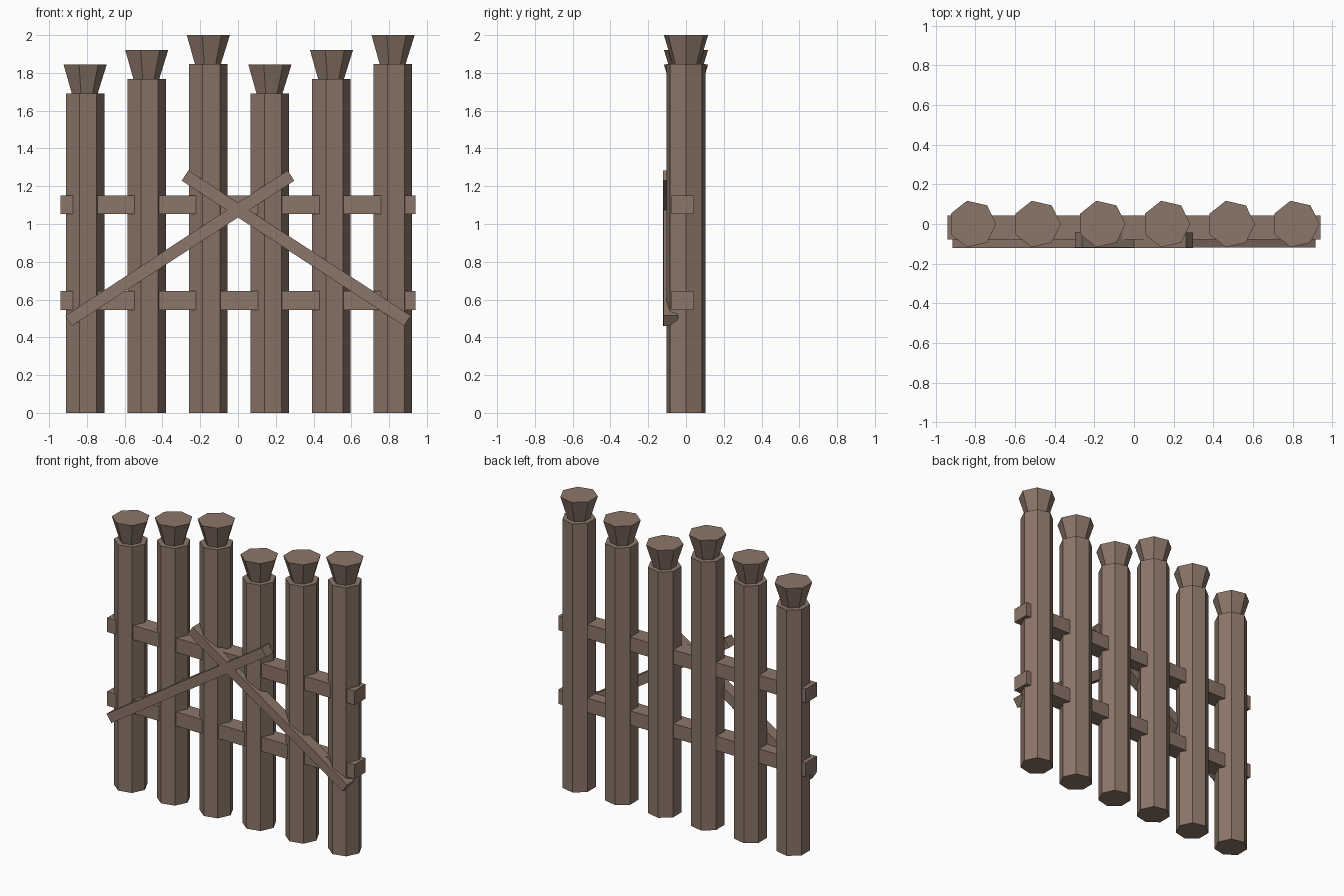
import bpy
import math

cube = bpy.data.objects.get("Cube")
if cube:
    bpy.data.objects.remove(cube, do_unlink=True)

# Single weathered wood colour
wood = bpy.data.materials.new("weathered_wood")
wood.use_nodes = True
colour = (0.26, 0.18, 0.138, 1)
wood.diffuse_color = colour
bsdf = next(n for n in wood.node_tree.nodes if n.type == 'BSDF_PRINCIPLED')
bsdf.inputs["Base Color"].default_value = colour


def finish(name):
    obj = bpy.context.object
    obj.name = name
    obj.data.materials.append(wood)
    return obj


def heptagon(name, x, z0, z1, r0, r1):
    """Upright seven-sided log or cone section with one corner facing +x."""
    bpy.ops.mesh.primitive_cone_add(vertices=7, radius1=r0, radius2=r1, depth=z1 - z0,
                                    location=(x, 0, (z0 + z1) / 2))
    obj = finish(name)
    # Turn the mesh so a corner points along +x
    v = obj.data.vertices[0].co
    obj.rotation_euler.z = -math.atan2(v.y, v.x)


def beam(name, location, size, tilt=0):
    bpy.ops.mesh.primitive_cube_add(size=1, location=location, rotation=(0, tilt, 0))
    finish(name).scale = size


# Posts with flared caps, heights stepping up twice
for i in range(6):
    x = (i - 2.5) * 0.326
    top = (1.69, 1.768, 1.846)[i % 3]
    heptagon(f"post_{i + 1}", x, 0, top, 0.107, 0.107)
    heptagon(f"post_cap_{i + 1}", x, top, top + 0.154, 0.072, 0.12)

# Horizontal rails
for name, z in (("lower_rail", 0.595), ("upper_rail", 1.102)):
    beam(name, (0, -0.017, z), (1.882, 0.12, 0.098))

# Crossed diagonal braces
run, rise = 1.177, 0.769
for name, side in (("right_brace", -1), ("left_brace", 1)):
    beam(name, (side * 0.308, -0.081 + side * 0.0006, 0.872),
         (math.hypot(run, rise), 0.078, 0.065), side * math.atan2(rise, run))
